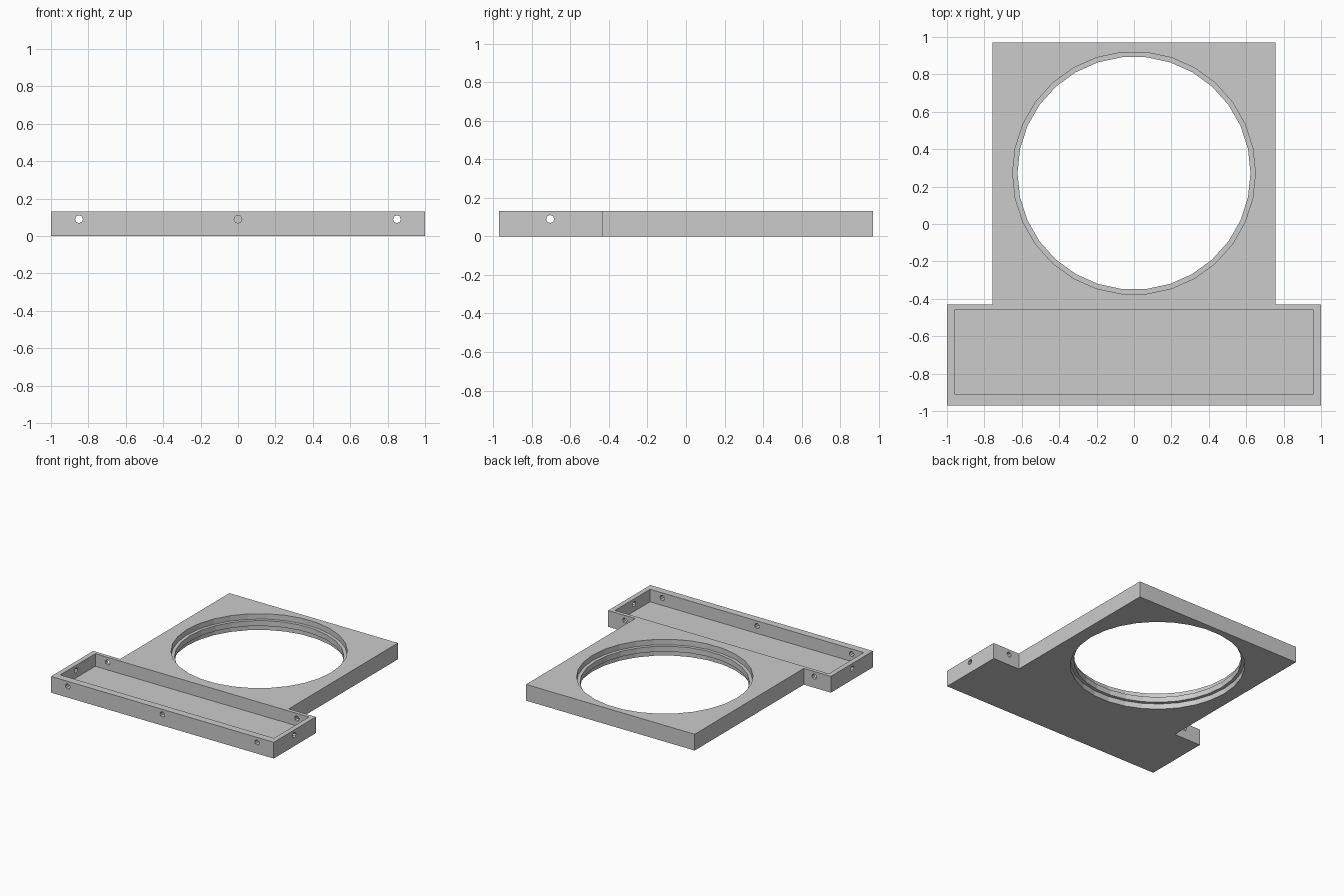
import bpy
import bmesh
from math import radians
from mathutils import Matrix, Vector

if "Cube" in bpy.data.objects:
    bpy.data.objects.remove(bpy.data.objects["Cube"], do_unlink=True)

HEIGHT = 0.132
FLOOR = 0.03
RING_Y = 0.272
HOLE_Z = 0.09

grey = bpy.data.materials.new("light grey")
grey.use_nodes = True
colour = (0.6, 0.6, 0.6, 1)
grey.diffuse_color = colour
grey.node_tree.nodes["Principled BSDF"].inputs["Base Color"].default_value = colour


def finish(name, bm):
    mesh = bpy.data.meshes.new(name)
    bmesh.ops.recalc_face_normals(bm, faces=bm.faces)
    bm.to_mesh(mesh)
    bm.free()
    mesh.materials.append(grey)
    obj = bpy.data.objects.new(name, mesh)
    bpy.context.collection.objects.link(obj)
    return obj


def box(name, low, high):
    low, high = Vector(low), Vector(high)
    bm = bmesh.new()
    place = Matrix.Translation((low + high) / 2) @ Matrix.Diagonal((*(high - low), 1))
    bmesh.ops.create_cube(bm, size=1, matrix=place)
    return finish(name, bm)


def cylinder(name, centre, radius, length, sides, axis="Z"):
    turn = {"X": Matrix.Rotation(radians(90), 4, "Y"),
            "Y": Matrix.Rotation(radians(90), 4, "X"),
            "Z": Matrix.Rotation(radians(90), 4, "Z")}[axis]
    bm = bmesh.new()
    bmesh.ops.create_cone(bm, cap_ends=True, segments=sides, radius1=radius, radius2=radius,
                          depth=length, matrix=Matrix.Translation(centre) @ turn)
    return finish(name, bm)


def cut(target, cutter):
    cutter.hide_render = True
    mod = target.modifiers.new("cut", "BOOLEAN")
    mod.operation = "DIFFERENCE"
    mod.solver = "EXACT"
    mod.object = cutter
    bpy.context.view_layer.objects.active = target
    bpy.ops.object.modifier_apply(modifier=mod.name)
    bpy.data.objects.remove(cutter, do_unlink=True)


# T-shaped slab: square plate with a wider tray block at the front
right_side = [(1, -0.97), (1, -0.43), (0.757, -0.43), (0.757, 0.97)]
outline = right_side + [(-x, y) for x, y in reversed(right_side)]
bm = bmesh.new()
base = bm.faces.new([bm.verts.new((x, y, 0)) for x, y in outline])
top = bmesh.ops.extrude_face_region(bm, geom=[base])["geom"]
bmesh.ops.translate(bm, vec=(0, 0, HEIGHT),
                    verts=[v for v in top if isinstance(v, bmesh.types.BMVert)])
frame = finish("mounting_frame", bm)

# Round opening with a narrow lip halfway down
cut(frame, cylinder("opening", (0, RING_Y, HEIGHT / 2), 0.623, 0.4, 30))
for z in (-0.056, HEIGHT + 0.056):
    cut(frame, cylinder("recess", (0, RING_Y, z), 0.649, 0.2, 30))

# Tray pocket
cut(frame, box("pocket", (-0.96, -0.91, FLOOR), (0.96, -0.46, 0.3)))

# Screw holes: front wall, the exposed rear walls, and both ends
cut(frame, cylinder("front_hole", (0, -0.94, HOLE_Z), 0.021, 0.2, 8, "Y"))
for side in (-1, 1):
    cut(frame, cylinder("through_hole", (side * 0.85, -0.7, HOLE_Z), 0.021, 0.8, 8, "Y"))
    cut(frame, cylinder("end_hole", (side * 0.98, -0.705, HOLE_Z), 0.021, 0.2, 8, "X"))
